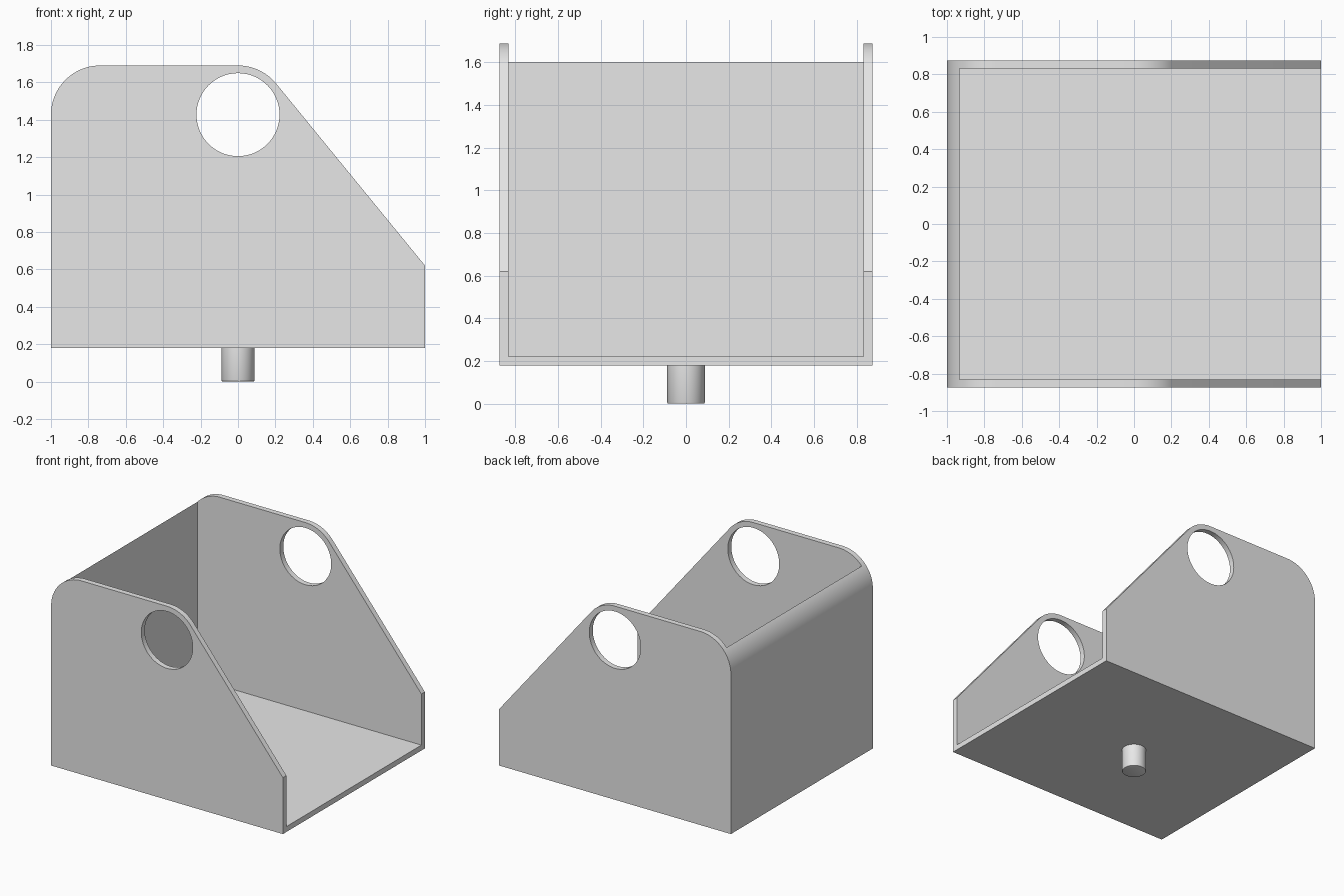
import bpy, bmesh, math
from mathutils import Matrix

cube = bpy.data.objects.get("Cube")
if cube:
    bpy.data.objects.remove(cube, do_unlink=True)

# Plain grey finish
grey = bpy.data.materials.new("light_grey")
grey.use_nodes = True
grey.diffuse_color = (0.8, 0.8, 0.8, 1)
grey.node_tree.nodes["Principled BSDF"].inputs["Base Color"].default_value = (0.8, 0.8, 0.8, 1)

HALF_Y, INNER_Y = 0.875, 0.832
BOTTOM, FLOOR, BACK_X = 0.18, 0.222, -0.934
HOLE_Z, HOLE_R, CORNER_R = 1.427, 0.222, 0.263


def make_object(name, bm):
    bmesh.ops.recalc_face_normals(bm, faces=bm.faces)
    mesh = bpy.data.meshes.new(name)
    bm.to_mesh(mesh)
    bm.free()
    mesh.materials.append(grey)
    obj = bpy.data.objects.new(name, mesh)
    bpy.context.collection.objects.link(obj)
    return obj


def extrude_profile(name, points, half):
    """Extrude an (x, z) outline from y = -half to y = +half."""
    bm = bmesh.new()
    face = bm.faces.new([bm.verts.new((x, -half, z)) for x, z in points])
    new = bmesh.ops.extrude_face_region(bm, geom=[face])["geom"]
    verts = [v for v in new if isinstance(v, bmesh.types.BMVert)]
    bmesh.ops.translate(bm, verts=verts, vec=(0, 2 * half, 0))
    return make_object(name, bm)


def arc(cx, cz, r, start, end, steps):
    angles = [start + (end - start) * i / steps for i in range(steps + 1)]
    return [(cx + r * math.cos(a), cz + r * math.sin(a)) for a in angles]


def smooth(obj):
    bpy.ops.object.select_all(action="DESELECT")
    obj.select_set(True)
    bpy.context.view_layer.objects.active = obj
    bpy.ops.object.shade_smooth_by_angle(angle=math.radians(25))


# Side outline: rounded rear corner, rounded crest, straight slope to the open end
slope_end = (1.0, 0.62)
dx, dz = slope_end[0], slope_end[1] - HOLE_Z
tangent = math.atan2(dz, dx) + math.acos(CORNER_R / math.hypot(dx, dz))
outline = [(-1, BOTTOM), (1, BOTTOM), slope_end]
outline += arc(0, HOLE_Z, CORNER_R, tangent, math.pi / 2, 14)
outline += arc(-1 + CORNER_R, HOLE_Z, CORNER_R, math.pi / 2, math.pi, 24)
tray = extrude_profile("tray_body", outline, HALF_Y)

# Cutters: the open interior and the round holes through both sides
interior = extrude_profile(
    "interior_cutter", [(BACK_X, FLOOR), (2, FLOOR), (2, 3), (BACK_X, 3)], INNER_Y)
hole = extrude_profile(
    "hole_cutter", arc(0, HOLE_Z, HOLE_R, 0, 2 * math.pi, 64)[:-1], 2)

bpy.context.view_layer.objects.active = tray
for cutter in (interior, hole):
    cutter.hide_render = True
    mod = tray.modifiers.new(cutter.name, "BOOLEAN")
    mod.operation = "DIFFERENCE"
    mod.solver = "EXACT"
    mod.object = cutter
    bpy.ops.object.modifier_apply(modifier=mod.name)
    bpy.data.objects.remove(cutter, do_unlink=True)
smooth(tray)

# Mounting peg under the floor, lower rim slightly eased
bm = bmesh.new()
bmesh.ops.create_cone(bm, cap_ends=True, segments=48, radius1=0.088, radius2=0.088,
                      depth=BOTTOM, matrix=Matrix.Translation((0, 0, BOTTOM / 2)))
rim = [e for e in bm.edges if all(v.co.z < 0.001 for v in e.verts)]
bmesh.ops.bevel(bm, geom=rim, offset=0.006, segments=2, profile=0.5, affect="EDGES")
smooth(make_object("mounting_peg", bm))
